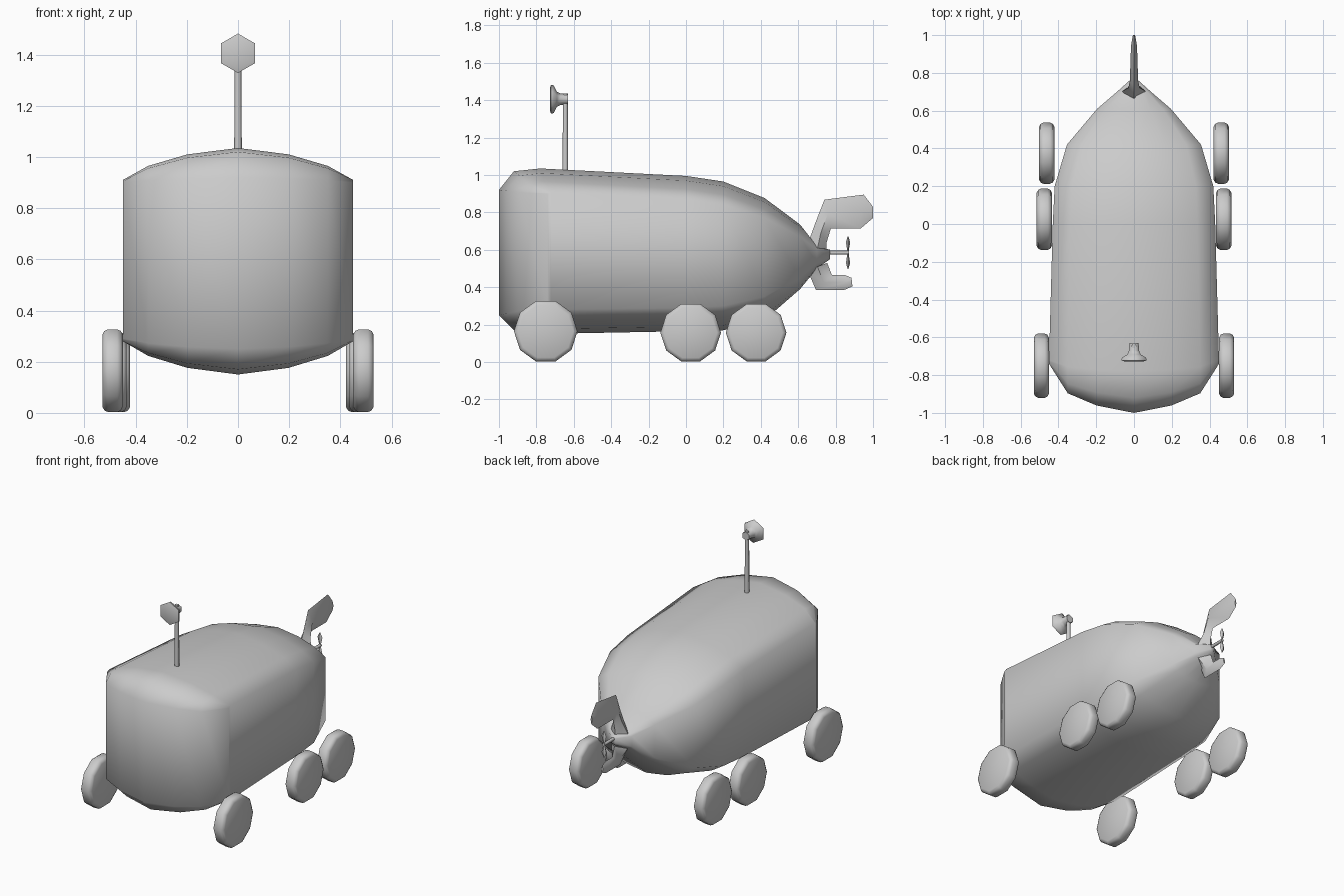
import bpy, bmesh
from math import sin, cos, pi, radians

if "Cube" in bpy.data.objects:
    bpy.data.objects.remove(bpy.data.objects["Cube"])


def loft(name, rings, angle=50, strip_cap=False):
    """Skin a list of equal-length point rings and close both ends."""
    bm = bmesh.new()
    vs = [[bm.verts.new(p) for p in r] for r in rings]
    n = len(rings[0])
    for a, b in zip(vs, vs[1:]):
        for i in range(n):
            j = (i + 1) % n
            bm.faces.new((a[i], a[j], b[j], b[i]))
    if strip_cap:  # curved end made of vertical strips
        h, a = n // 2, vs[0]
        for i in range(-3, 3):
            bm.faces.new([a[k % n] for k in (i, i + 1, h - 1 - i, h - i)])
    else:
        bm.faces.new(vs[0])
    bm.faces.new(vs[-1])
    bmesh.ops.recalc_face_normals(bm, faces=bm.faces[:])
    me = bpy.data.meshes.new(name)
    bm.to_mesh(me)
    bm.free()
    ob = bpy.data.objects.new(name, me)
    bpy.context.collection.objects.link(ob)
    me.shade_smooth()
    me.set_sharp_from_angle(angle=radians(angle))
    return ob


def turned(name, axis, centre, profile, sides, start=0.0, angle=50):
    """Revolve (offset, radius) pairs about a line along x, y or z."""
    rings = []
    for off, r in profile:
        ring = []
        for k in range(sides):
            t = start + 2 * pi * k / sides
            u, v = r * cos(t), r * sin(t)
            d = {'x': (off, u, v), 'y': (u, off, v), 'z': (u, v, off)}[axis]
            ring.append([c + e for c, e in zip(centre, d)])
        rings.append(ring)
    return loft(name, rings, angle)


def blade(name, sections):
    """Loft diamond sections: (front y, z), (back y, z), half thickness."""
    rings = []
    for (y0, z0), (y1, z1), t in sections:
        y, z = (y0 + y1) / 2, (z0 + z1) / 2
        rings.append([(0, y0, z0), (t, y, z), (0, y1, z1), (-t, y, z)])
    return loft(name, rings, 60)


# Body: y, top, bottom, side top, side bottom, half width, bow curve
sections = [
    (-1.00, .92, .25, .90, .29, .45, 1.0),
    (-.92, 1.02, .17, .905, .285, .45, .73),
    (-.78, 1.035, .15, .91, .28, .45, .23),
    (0.0, .995, .165, .87, .29, .43, 0),
    (.20, .965, .17, .84, .30, .42, 0),
    (.42, .877, .225, .77, .35, .355, 0),
    (.61, .735, .39, .67, .45, .195, 0),
    (.70, .62, .50, .60, .53, .09, 0),
    (.77, .60, .55, .59, .56, .012, 0),
]
steps = [(0, 0, 0), (.44, .2, .15), (.78, .56, .4), (1, 1, 1)]
rings = []
for y, top, bot, st, sb, w, bow in sections:
    half = [(w * fx, y + .26 * bow * fy, top + (st - top) * fz) for fx, fz, fy in steps]
    half += [(w * fx, y + .26 * bow * fy, bot + (sb - bot) * fz) for fx, fz, fy in steps[::-1]]
    rings.append(half + [(-x, yy, z) for x, yy, z in half[-2:0:-1]])
loft("body", rings, 75, strip_cap=True)

# Wheels, ten-sided with rounded rims
for label, y, x, r in (("front", -.75, .49, .17), ("middle", .025, .475, .162), ("rear", .375, .462, .162)):
    for side, s in (("right", 1), ("left", -1)):
        prof = [(-.04, r * .87), (-.032, r * .96), (-.018, r), (.018, r), (.032, r * .96), (.04, r * .87)]
        turned(f"{label}_{side}_wheel", 'x', (s * x, y, r * .97), prof, 10, 0, 50)

# Mast and horn
turned("mast", 'z', (0, -.645, 0), [(1.0, .015), (1.435, .013)], 8)
turned("horn", 'y', (0, 0, 1.405),
       [(-.728, .058), (-.722, .077), (-.708, .074), (-.69, .04), (-.67, .031), (-.63, .028)], 6, pi / 2, 65)

# Tail fins
blade("upper_fin", [((.64, .60), (.75, .55), .075), ((.69, .74), (.752, .64), .03),
                    ((.74, .868), (.775, .715), .022), ((.95, .895), (.935, .715), .016),
                    ((1.0, .83), (1.0, .77), .006)])
blade("lower_fin", [((.65, .49), (.755, .53), .06), ((.695, .385), (.78, .465), .02),
                    ((.845, .385), (.85, .465), .018), ((.89, .405), (.885, .45), .008)])

# Propeller
turned("propeller_shaft", 'y', (0, 0, .585), [(.72, .011), (.872, .01)], 8)
for label, s in (("upper", 1), ("lower", -1)):
    z = lambda d: .585 + s * d
    blade(f"{label}_propeller_blade", [
        ((.863, z(.005)), (.869, z(.005)), .006), ((.855, z(.055)), (.878, z(.055)), .018),
        ((.864, z(.087)), (.868, z(.087)), .003)])
